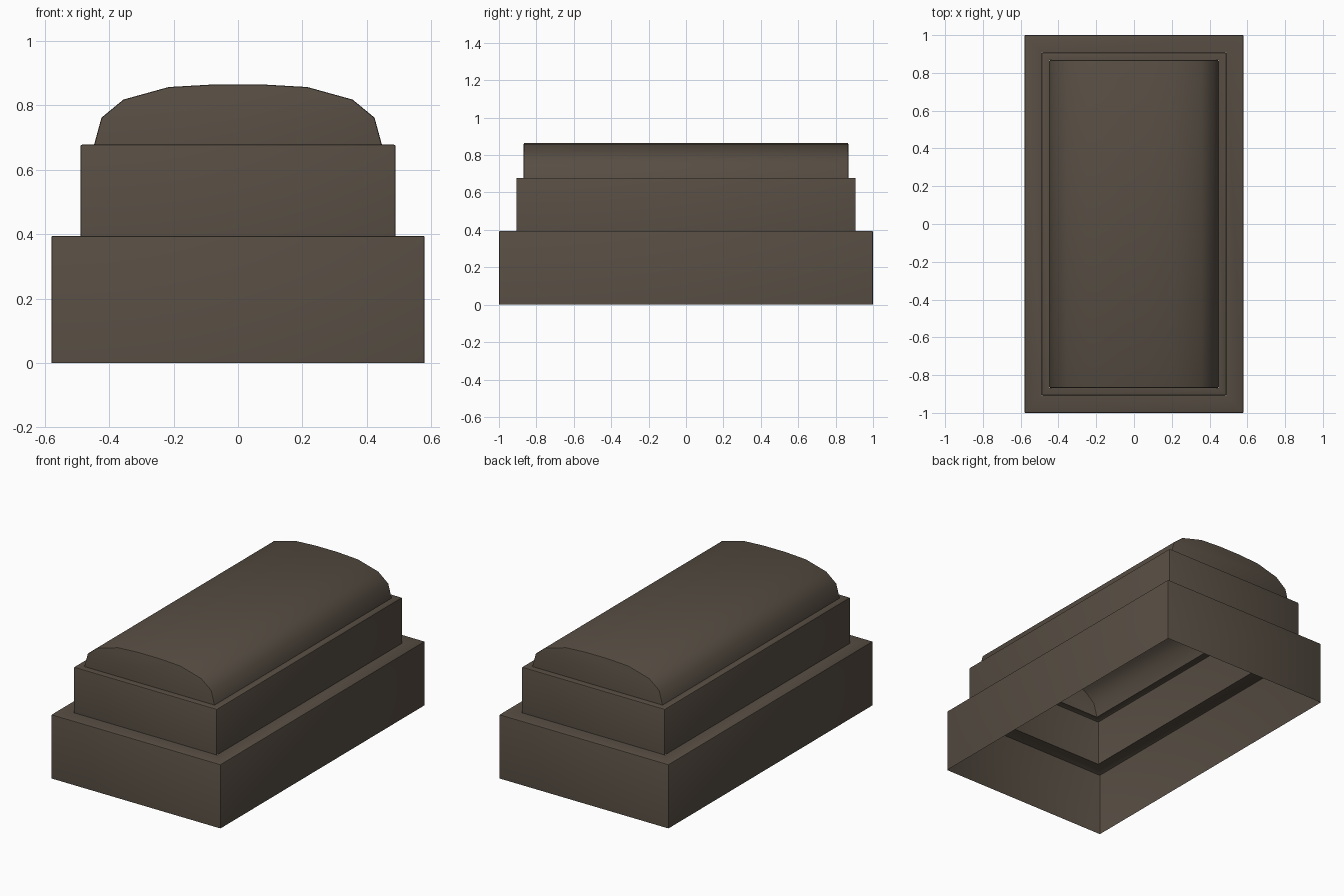
import bpy, bmesh

if "Cube" in bpy.data.objects:
    bpy.data.objects.remove(bpy.data.objects["Cube"])

stone = bpy.data.materials.new("dark brown stone")
stone.diffuse_color = (0.095, 0.075, 0.056, 1)
stone.use_nodes = True
stone.node_tree.nodes["Principled BSDF"].inputs["Base Color"].default_value = stone.diffuse_color
BEVEL = 0.006


def finish(bm, name, sharp):
    """Soften the chosen edges and turn the bmesh into a smooth-shaded object."""
    bmesh.ops.recalc_face_normals(bm, faces=bm.faces)
    bmesh.ops.bevel(bm, geom=sharp, offset=BEVEL, segments=2, profile=0.5,
                    affect='EDGES', clamp_overlap=True)
    mesh = bpy.data.meshes.new(name)
    bm.to_mesh(mesh)
    bm.free()
    mesh.materials.append(stone)
    obj = bpy.data.objects.new(name, mesh)
    bpy.context.collection.objects.link(obj)
    bpy.ops.object.select_all(action='DESELECT')
    obj.select_set(True)
    bpy.context.view_layer.objects.active = obj
    bpy.ops.object.shade_smooth_by_angle(angle=0.7)
    return obj


def tier(name, hx, hy, z0, z1, inner):
    """Hollow step: four walls and a flat ledge around the next step."""
    bm = bmesh.new()
    loops = [[bm.verts.new((sx * x, sy * y, z))
              for sx, sy in ((-1, -1), (1, -1), (1, 1), (-1, 1))]
             for x, y, z in ((hx, hy, z0), (hx, hy, z1), (*inner, z1))]
    for a, b in zip(loops, loops[1:]):
        for i in range(4):
            j = (i + 1) % 4
            bm.faces.new((a[i], a[j], b[j], b[i]))
    outer = set(loops[0] + loops[1])
    top = set(loops[1])
    sharp = [e for e in bm.edges
             if set(e.verts) <= outer and set(e.verts) & top]
    return finish(bm, name, sharp)


# Stepped body, open underneath
tier("base_step", 0.58, 1.0, 0.0, 0.395, (0.49, 0.907))
tier("middle_step", 0.49, 0.907, 0.395, 0.678, (0.447, 0.868))

# Arched lid: half profile mirrored, swept along y, closed at both ends
half = [(0.447, 0.678), (0.424, 0.762), (0.356, 0.818), (0.215, 0.857), (0.075, 0.865)]
profile = half + [(-x, z) for x, z in reversed(half)]
bm = bmesh.new()
front, back = [[bm.verts.new((x, y, z)) for x, z in profile] for y in (-0.868, 0.868)]
for i in range(len(profile) - 1):
    bm.faces.new((front[i], front[i + 1], back[i + 1], back[i]))
bm.faces.new(front)
bm.faces.new(back)
rims = [e for e in bm.edges if len(e.link_faces) == 2
        and abs(e.verts[0].co.y - e.verts[1].co.y) < 0.01]
finish(bm, "arched_lid", rims)
